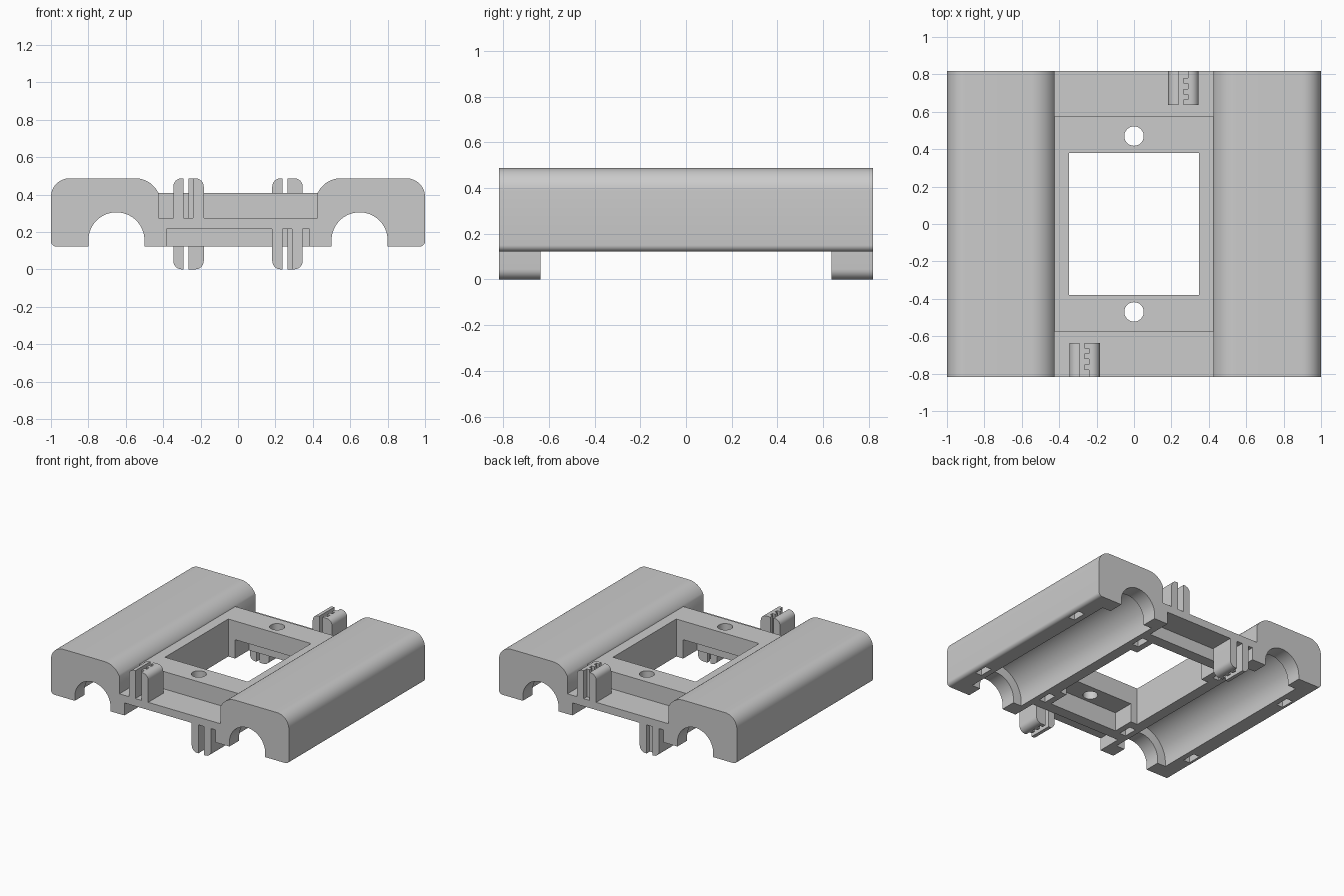
import bpy, bmesh, math

old = bpy.data.objects.get("Cube")
if old:
    bpy.data.objects.remove(old, do_unlink=True)

grey = bpy.data.materials.new("light grey plastic")
COLOUR = (0.6, 0.6, 0.6, 1)
grey.diffuse_color = COLOUR
grey.use_nodes = True
grey.node_tree.nodes["Principled BSDF"].inputs["Base Color"].default_value = COLOUR

HALF = 0.817      # half length along y
ROD_X, ROD_Z = 0.65, 0.155
BASE = 0.122      # underside of the body
TOP = 0.487
WALL_X = 0.425    # inner side of the rod housings


def arc(cx, cz, r, start, end, n=12):
    angles = [math.radians(start + (end - start) * i / n) for i in range(n + 1)]
    return [(cx + r * math.cos(a), cz + r * math.sin(a)) for a in angles]


def prism(name, points, low, high, axis="y"):
    """Extrude an outline in xz along y, or an outline in xy along z."""
    def place(p, d):
        return (p[0], d, p[1]) if axis == "y" else (p[0], p[1], d)
    bm = bmesh.new()
    rings = [[bm.verts.new(place(p, d)) for p in points] for d in (low, high)]
    bm.faces.new(rings[0])
    bm.faces.new(rings[1])
    for i in range(len(points)):
        j = (i + 1) % len(points)
        bm.faces.new((rings[0][i], rings[0][j], rings[1][j], rings[1][i]))
    bmesh.ops.recalc_face_normals(bm, faces=bm.faces)
    mesh = bpy.data.meshes.new(name)
    bm.to_mesh(mesh)
    bm.free()
    mesh.materials.append(grey)
    obj = bpy.data.objects.new(name, mesh)
    bpy.context.collection.objects.link(obj)
    return obj


def box(name, x, y, z):
    return prism(name, [(x[0], z[0]), (x[1], z[0]), (x[1], z[1]), (x[0], z[1])], *y)


def smooth(obj):
    bpy.ops.object.select_all(action="DESELECT")
    obj.select_set(True)
    bpy.context.view_layer.objects.active = obj
    bpy.ops.object.shade_smooth_by_angle(angle=math.radians(30))


# Body: one constant section, two raised rod housings joined by a plateau
right = (arc(0.972, BASE + 0.028, 0.028, -90, 0, 6) + arc(0.9, TOP - 0.1, 0.1, 0, 90)
         + arc(0.55, TOP - 0.1375, 0.1375, 90, 155)[:-1] + [(WALL_X, 0.407)])
left = [(-x, z) for x, z in reversed(right)]
body = prism("carriage_body", right + left, -HALF, HALF)

# Cutters for the openings
cutters = [box("window_cutter", (-0.348, 0.348), (-0.38, 0.38), (0, 1))]
for side in (-1, 1):
    def span(a, b):
        return sorted((side * a, side * b))
    cutters += [
        box("ledge_cutter", (-WALL_X, WALL_X), span(0.575, 0.9), (0.275, 1)),
        box("recess_cutter", (-0.383, 0.383), span(0.63, 0.9), (0, 0.217)),
        box("pocket_cutter", (-0.29, 0.29), span(0.3, 0.545), (0, 0.265)),
        prism("screw_hole_cutter", arc(0, side * 0.47, 0.052, 0, 348.75, 31), 0, 1, "z"),
    ]
    cx = side * ROD_X
    # Narrow opening for the rod and a wider bore inside
    for name, r, length in (("rod_cutter", 0.15, 1), ("bore_cutter", 0.22, 0.7)):
        outline = [(cx + r, 0)] + arc(cx, ROD_Z, r, 0, 180, 32) + [(cx - r, 0)]
        cutters.append(prism(name, outline, -length, length))
    # Curved strap channels around each bore
    channel = ([(cx + 0.314, 0)] + arc(cx, ROD_Z, 0.314, 0, 180, 24)
               + [(cx - 0.314, 0), (cx - 0.262, 0)]
               + arc(cx, ROD_Z, 0.262, 180, 0, 24) + [(cx + 0.262, 0)])
    for y in (-0.5, 0.5):
        cutters.append(prism("strap_cutter", channel, y - 0.054, y + 0.054))

for cutter in cutters:
    cutter.hide_render = True
    mod = body.modifiers.new(cutter.name, "BOOLEAN")
    mod.operation = "DIFFERENCE"
    mod.solver = "EXACT"
    mod.object = cutter
result = bpy.data.meshes.new_from_object(
    body.evaluated_get(bpy.context.evaluated_depsgraph_get()))
body.modifiers.clear()
body.data = result
for cutter in cutters:
    bpy.data.objects.remove(cutter, do_unlink=True)
smooth(body)


# Belt clips: a plain jaw and a toothed jaw
def clip(name, x, side, root, tip):
    inner = 0.636
    y0, y1 = sorted((side * inner, side * HALF))
    up = 1 if tip > root else -1
    r = 0.045

    def jaw(part, flat, outer):
        out = 1 if outer > flat else -1
        corner = [(outer - out * r * (1 - math.cos(a)), tip - up * r * (1 - math.sin(a)))
                  for a in (math.radians(15 * i) for i in range(7))]
        smooth(prism(name + part, [(flat, root), (outer, root)] + corner + [(flat, tip)], y0, y1))

    jaw("_plain_jaw", x + 0.055, x)
    jaw("_toothed_jaw", x + 0.105, x + 0.163)
    # Teeth start flush with the inner end and leave a notch at the outer end
    for i in range(3):
        start = inner + 0.057 * i
        edge, far = side * start, side * (start + 0.03)
        tooth = [(x + 0.11, edge), (x + 0.082, edge), (x + 0.082, far), (x + 0.11, far)]
        prism(f"{name}_tooth_{i + 1}", tooth, min(root, tip), max(root, tip), "z")


LEFT_X, RIGHT_X = 0.183, -0.346
clip("front_top_clip", RIGHT_X, -1, 0.27, TOP)
clip("back_top_clip", LEFT_X, 1, 0.27, TOP)
clip("front_bottom_clip", LEFT_X, -1, 0.222, 0)
clip("back_bottom_clip", RIGHT_X, 1, 0.222, 0)
